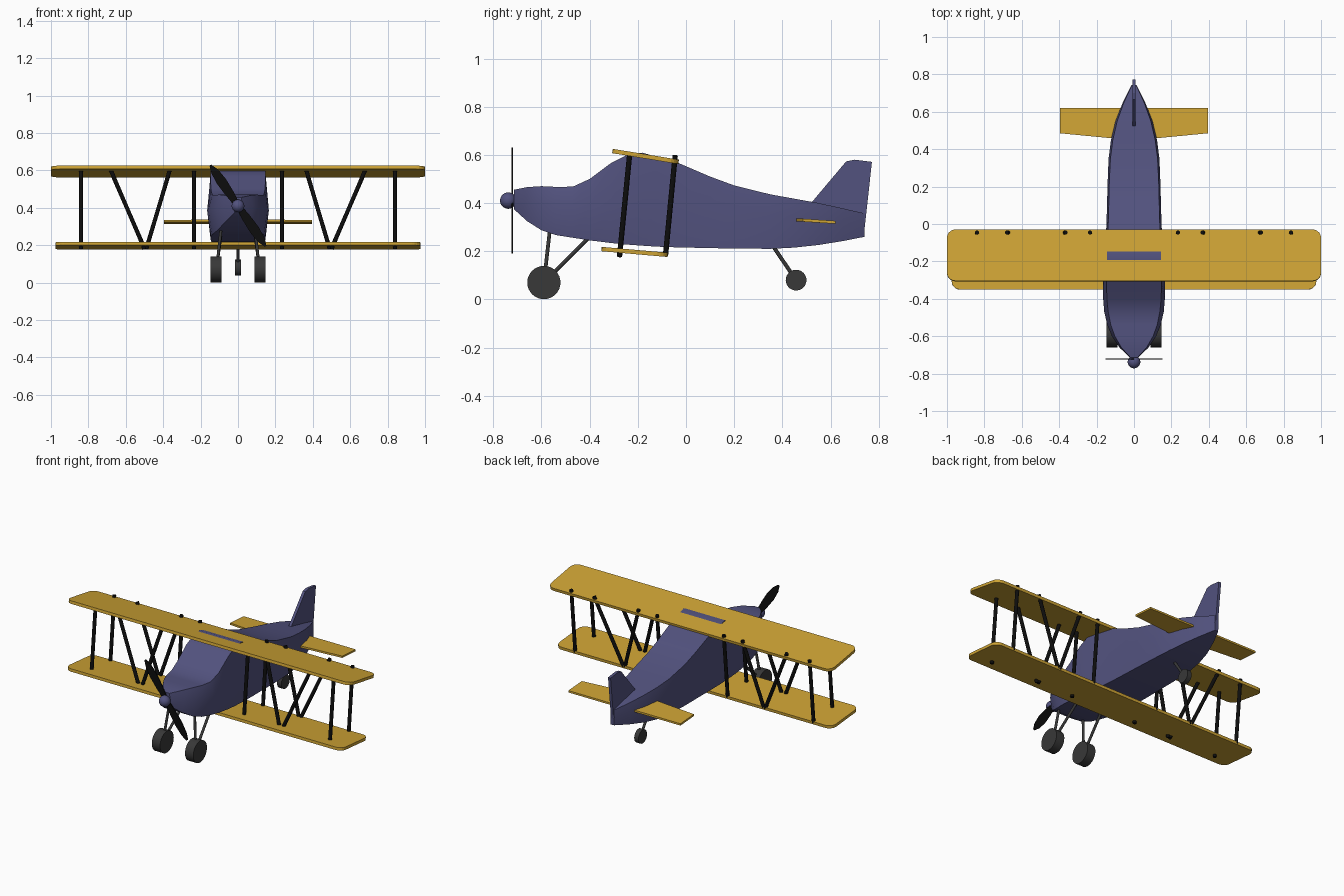
import bpy, bmesh, math
from mathutils import Vector, Matrix

if "Cube" in bpy.data.objects:
    bpy.data.objects.remove(bpy.data.objects["Cube"])


def material(name, rgb):
    m = bpy.data.materials.new(name)
    m.diffuse_color = (*rgb, 1)
    m.use_nodes = True
    m.node_tree.nodes["Principled BSDF"].inputs["Base Color"].default_value = m.diffuse_color
    return m


BLUE = material("slate blue", (0.085, 0.085, 0.21))
YELLOW = material("golden yellow", (0.62, 0.37, 0.035))
BLACK = material("black", (0.004, 0.004, 0.004))
RUBBER = material("dark rubber", (0.04, 0.04, 0.04))


def finish(name, bm, mat, smooth=False):
    bmesh.ops.recalc_face_normals(bm, faces=bm.faces)
    me = bpy.data.meshes.new(name)
    bm.to_mesh(me)
    bm.free()
    ob = bpy.data.objects.new(name, me)
    bpy.context.collection.objects.link(ob)
    me.materials.append(mat)
    if smooth:
        bpy.ops.object.select_all(action='DESELECT')
        ob.select_set(True)
        bpy.context.view_layer.objects.active = ob
        bpy.ops.object.shade_smooth_by_angle(angle=math.radians(28))
    return ob


def rod(name, a, b, r, mat, sides=12):
    """Cylinder running from point a to point b."""
    a, b = Vector(a), Vector(b)
    d = b - a
    bm = bmesh.new()
    mtx = Matrix.Translation((a + b) / 2) @ d.to_track_quat('Z', 'Y').to_matrix().to_4x4()
    bmesh.ops.create_cone(bm, cap_ends=True, segments=sides, radius1=r, radius2=r,
                          depth=d.length, matrix=mtx)
    return finish(name, bm, mat, True)


def plate(name, pts, offset, mat):
    """Flat outline of 3D points thickened evenly about its plane."""
    bm = bmesh.new()
    off = Vector(offset)
    lo = [bm.verts.new(Vector(p) - off) for p in pts]
    hi = [bm.verts.new(Vector(p) + off) for p in pts]
    bm.faces.new(lo)
    bm.faces.new(hi)
    n = len(pts)
    for i in range(n):
        bm.faces.new((lo[i], lo[(i + 1) % n], hi[(i + 1) % n], hi[i]))
    return finish(name, bm, mat)


def wing(name, half_span, y, z, chord, thick, slope):
    """Board with rounded corners, leading edge raised."""
    bm = bmesh.new()
    bmesh.ops.create_cube(bm, size=1)
    bmesh.ops.scale(bm, vec=(2 * half_span, chord, thick), verts=bm.verts)
    corners = [e for e in bm.edges
               if abs(e.verts[0].co.z - e.verts[1].co.z) > thick / 2]
    bmesh.ops.bevel(bm, geom=corners, offset=0.045, segments=5, profile=0.5,
                    affect='EDGES')
    bm.transform(Matrix.Translation((0, y, z)) @ Matrix.Rotation(-math.radians(slope), 4, 'X'))
    return finish(name, bm, mat=YELLOW)


# Fuselage: six-sided loft; y, bottom z, middle z, top z, middle half width, edge half width
stations = [
    (-0.715, 0.375, 0.410, 0.455, 0.022, 0.018), (-0.66, 0.325, 0.405, 0.466, 0.078, 0.068),
    (-0.60, 0.287, 0.40, 0.470, 0.118, 0.102), (-0.54, 0.267, 0.395, 0.467, 0.143, 0.124),
    (-0.47, 0.256, 0.39, 0.468, 0.159, 0.138), (-0.40, 0.245, 0.385, 0.500, 0.165, 0.145),
    (-0.31, 0.234, 0.385, 0.567, 0.165, 0.147), (-0.25, 0.228, 0.39, 0.597, 0.162, 0.146),
    (-0.18, 0.223, 0.395, 0.609, 0.158, 0.145), (-0.12, 0.219, 0.40, 0.591, 0.154, 0.142),
    (-0.04, 0.216, 0.40, 0.570, 0.149, 0.139), (0.10, 0.213, 0.39, 0.510, 0.144, 0.135),
    (0.20, 0.211, 0.377, 0.473, 0.142, 0.133), (0.35, 0.210, 0.355, 0.436, 0.136, 0.126),
    (0.45, 0.215, 0.342, 0.418, 0.123, 0.113), (0.55, 0.226, 0.332, 0.400, 0.099, 0.090),
    (0.65, 0.242, 0.322, 0.378, 0.060, 0.054), (0.742, 0.260, 0.312, 0.357, 0.014, 0.012)]
bm = bmesh.new()
rings = []
for y, zb, zm, zt, wm, we in stations:
    section = [(-we, zb), (we, zb), (wm, zm), (we, zt), (-we, zt), (-wm, zm)]
    rings.append([bm.verts.new((x, y, z)) for x, z in section])
for a, b in zip(rings, rings[1:]):
    for i in range(6):
        j = (i + 1) % 6
        bm.faces.new((a[i], a[j], b[j], b[i]))
bm.faces.new(rings[0])
bm.faces.new(rings[-1])
finish("fuselage", bm, BLUE, True)

# Tail surfaces
plate("tail_fin", [(0, 0.515, 0.395), (0, 0.665, 0.573), (0, 0.70, 0.58), (0, 0.772, 0.571),
                   (0, 0.742, 0.30), (0, 0.60, 0.33)], (0.009, 0, 0), BLUE)
plate("tailplane", [(-0.395, 0.62, 0.32), (0.395, 0.62, 0.32), (0.395, 0.485, 0.329),
                    (0, 0.447, 0.331), (-0.395, 0.485, 0.329)], (0, 0, 0.006), YELLOW)

# Wings
wing("upper_wing", 1.0, -0.168, 0.5935, 0.278, 0.018, 9.3)
wing("lower_wing", 0.975, -0.213, 0.197, 0.276, 0.018, 5)

# Wing struts: two rows on both sides, uprights and a V between them
rows = {"front": (-0.276, 0.179, -0.234, 0.601), "rear": (-0.085, 0.184, -0.045, 0.596)}
for row, (y0, z0, y1, z1) in rows.items():
    for side, s in (("left", -1), ("right", 1)):
        for part, x0, x1 in (("outer", 0.84, 0.84), ("v_outer", 0.50, 0.68),
                             ("v_inner", 0.49, 0.365), ("inner", 0.235, 0.235)):
            rod(f"{row}_{side}_{part}_strut", (s * x0, y0, z0), (s * x1, y1, z1), 0.011, BLACK)

# Main landing gear
for side, s in (("left", -1), ("right", 1)):
    hub = (s * 0.115, -0.59, 0.07)
    rod(f"{side}_wheel", (s * 0.088, -0.59, 0.07), (s * 0.146, -0.59, 0.07), 0.069, RUBBER, 32)
    rod(f"{side}_front_leg", (s * 0.09, -0.565, 0.29), hub, 0.008, RUBBER)
    rod(f"{side}_rear_leg", (s * 0.09, -0.395, 0.265), hub, 0.008, RUBBER)

# Tail wheel
rod("tail_wheel", (-0.015, 0.457, 0.08), (0.015, 0.457, 0.08), 0.043, RUBBER, 32)
rod("tail_wheel_leg", (0, 0.355, 0.23), (0, 0.457, 0.08), 0.008, RUBBER)

# Propeller: two slim blades along one slanted axis
axis = Vector((-0.148, 0, 0.217))
across = Vector((axis.z, 0, -axis.x)).normalized()
centre = Vector((0, -0.722, 0.411))
profile = [(-1, 0.005), (-0.85, 0.02), (-0.6, 0.027), (-0.3, 0.023), (0, 0.013),
           (0.3, 0.023), (0.6, 0.027), (0.85, 0.02), (1, 0.005)]
outline = [centre + axis * t + across * w for t, w in profile]
outline += [centre + axis * t - across * w for t, w in reversed(profile)]
plate("propeller", outline, (0, 0.003, 0), BLACK)

# Spinner
bm = bmesh.new()
bmesh.ops.create_uvsphere(bm, u_segments=24, v_segments=14, radius=0.034,
                          matrix=Matrix.Translation((0, -0.738, 0.41)))
finish("spinner", bm, BLUE, True)
